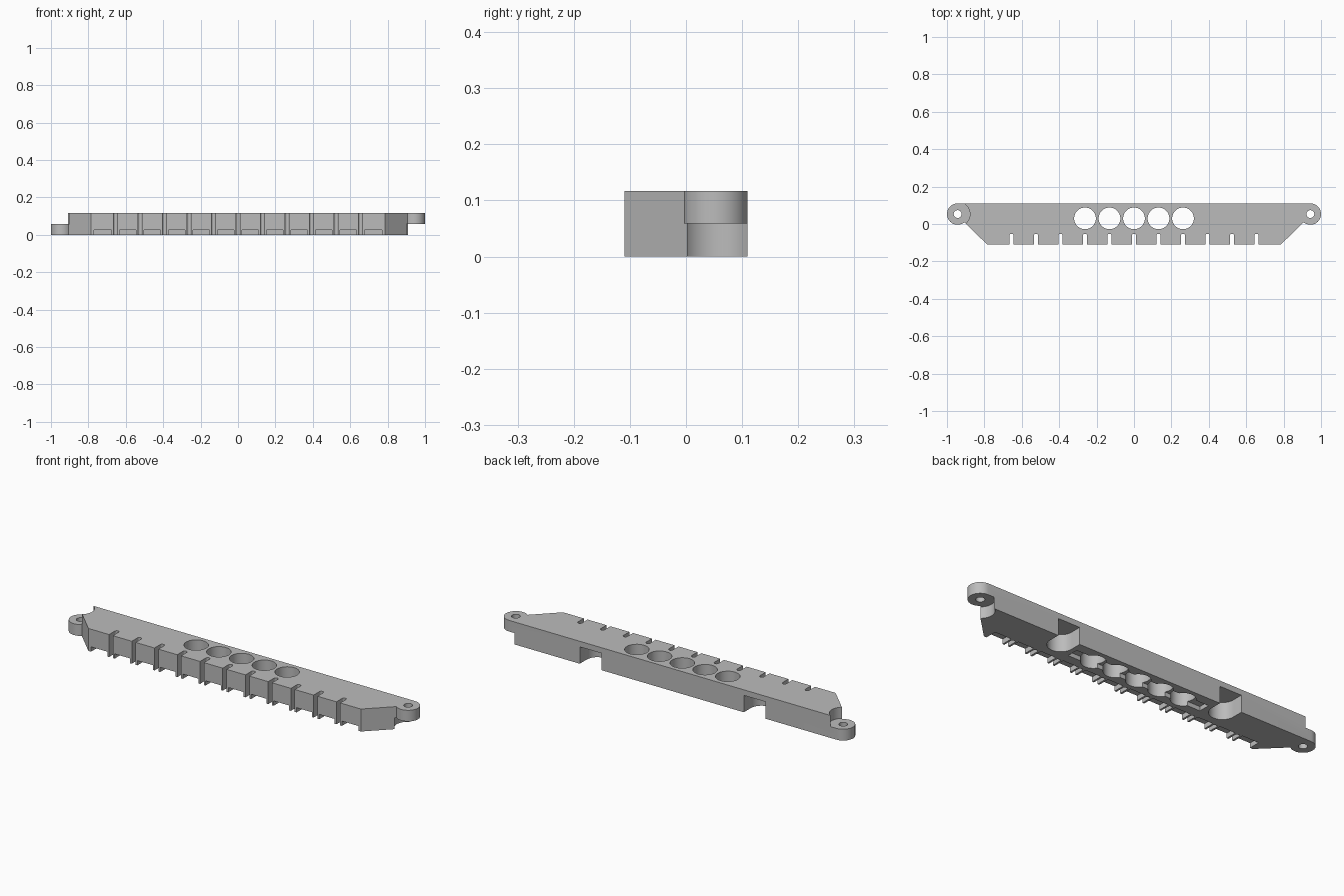
import bpy, bmesh
from math import cos, sin, radians

old = bpy.data.objects.get("Cube")
if old:
    bpy.data.objects.remove(old, do_unlink=True)

HEIGHT = 0.117
SPLIT = 0.059          # level where the two lapped ears meet
PITCH = 0.131          # spacing of slots and holes
EAR_X, EAR_Y, EAR_R = 0.943, 0.053, 0.057

grey = bpy.data.materials.new("plain_grey")
grey.use_nodes = True
grey.diffuse_color = (0.5, 0.5, 0.5, 1)
grey.node_tree.nodes["Principled BSDF"].inputs["Base Color"].default_value = (0.5, 0.5, 0.5, 1)


def arc(cx, cy, r, a0, a1, n=24):
    """Points along an arc, angles in degrees."""
    steps = [radians(a0 + (a1 - a0) * i / n) for i in range(n + 1)]
    return [(cx + r * cos(a), cy + r * sin(a)) for a in steps]


def circle(cx, cy, r, n=48):
    return arc(cx, cy, r, 0, 360, n)[:-1]


def rect(x0, x1, y0, y1):
    return [(x0, y0), (x1, y0), (x1, y1), (x0, y1)]


def prisms(name, outlines, z0, z1):
    """One object made of upright prisms over the given outlines."""
    bm = bmesh.new()
    for pts in outlines:
        face = bm.faces.new([bm.verts.new((x, y, z0)) for x, y in pts])
        top = bmesh.ops.extrude_face_region(bm, geom=[face])["geom"]
        verts = [v for v in top if isinstance(v, bmesh.types.BMVert)]
        bmesh.ops.translate(bm, verts=verts, vec=(0, 0, z1 - z0))
    bmesh.ops.recalc_face_normals(bm, faces=bm.faces)
    mesh = bpy.data.meshes.new(name)
    bm.to_mesh(mesh)
    bm.free()
    mesh.materials.append(grey)
    obj = bpy.data.objects.new(name, mesh)
    bpy.context.collection.objects.link(obj)
    return obj


# Bar with tapered ends and a round ear at each end
right_side = [(0.785, -0.11)] + arc(EAR_X, EAR_Y, EAR_R, -130, 90)
left_side = [(-x, y) for x, y in reversed(right_side)]
bar = prisms("slotted_bar", [right_side + left_side], 0, HEIGHT)
bpy.context.view_layer.objects.active = bar
bar.select_set(True)


def cut(name, outlines, z0, z1):
    """Subtract prisms from the bar."""
    cutter = prisms(name, outlines, z0, z1)
    cutter.hide_render = True
    mod = bar.modifiers.new(name, 'BOOLEAN')
    mod.operation, mod.solver, mod.object = 'DIFFERENCE', 'EXACT', cutter
    bpy.ops.object.modifier_apply(modifier=name)
    bpy.data.objects.remove(cutter, do_unlink=True)


# Lapped ears: left one low, right one high, both with screw holes
cut("left_ear_clearance", [circle(-EAR_X, EAR_Y, 0.066)], SPLIT, 0.2)
cut("right_ear_clearance", [circle(EAR_X, EAR_Y, 0.066)], -0.1, SPLIT)
cut("screw_holes", [circle(s * EAR_X, EAR_Y, 0.021, 24) for s in (-1, 1)], -0.1, 0.2)

# Rounded slots along the front edge
slots = [i * PITCH for i in range(-5, 6)]
cut("front_slots", [[(x - 0.011, -0.2), (x + 0.011, -0.2)] + arc(x, -0.063, 0.011, 0, 180, 12)
                    for x in slots], -0.1, 0.2)

# Shallow reliefs under the front edge, leaving a rib on both sides of each slot
reliefs = [rect(x + 0.021, x + PITCH - 0.021, -0.2, -0.05) for x in slots[:-1]]
reliefs += [rect(-0.77, slots[0] - 0.021, -0.2, -0.05), rect(slots[-1] + 0.021, 0.77, -0.2, -0.05)]
cut("front_reliefs", reliefs, -0.1, 0.025)

# U-shaped recesses in the back, closed at the top
cut("back_recesses", [[(x + 0.0625, 0.2), (x - 0.0625, 0.2)] + arc(x, EAR_Y, 0.0625, 180, 360)
                      for x in (-0.4725, 0.4725)], -0.1, 0.088)

# Row of large holes with a shallow channel beneath
cut("underside_channel", [rect(-0.385, 0.385, 0, 0.06)], -0.1, 0.022)
cut("large_holes", [circle(i * PITCH, 0.03, 0.058) for i in range(-2, 3)], -0.1, 0.2)

bpy.ops.object.shade_smooth_by_angle(angle=radians(30))
